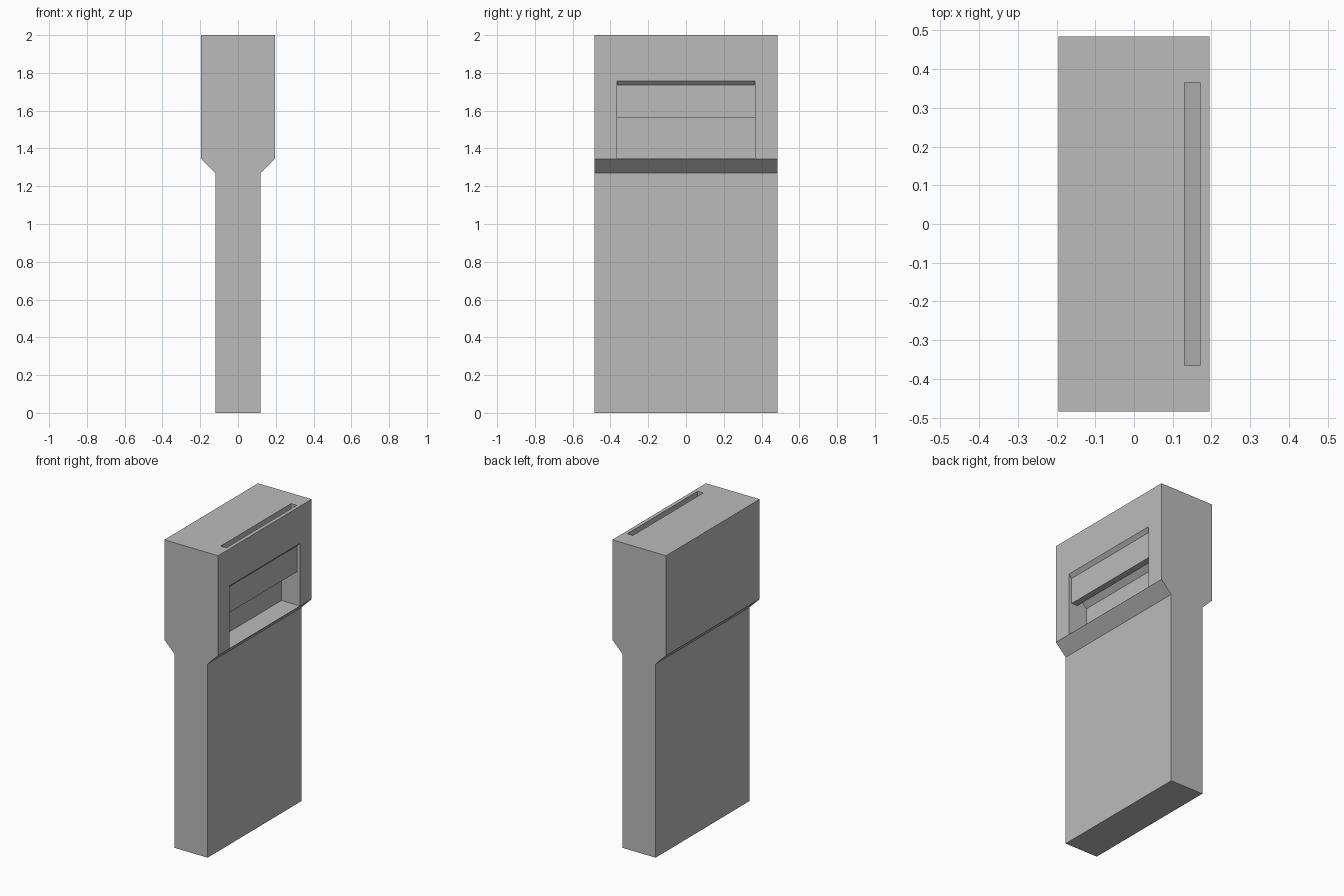
import bpy, bmesh

if "Cube" in bpy.data.objects:
    bpy.data.objects.remove(bpy.data.objects["Cube"])

grey = bpy.data.materials.new("plain_grey")
grey.diffuse_color = (0.5, 0.5, 0.5, 1)
grey.use_nodes = True
grey.node_tree.nodes["Principled BSDF"].inputs["Base Color"].default_value = grey.diffuse_color


def extrude_profile(name, points, half_width):
    """Solid with an (x, z) profile, running along y."""
    bm = bmesh.new()
    face = bm.faces.new([bm.verts.new((x, -half_width, z)) for x, z in points])
    result = bmesh.ops.extrude_face_region(bm, geom=[face])
    verts = [v for v in result["geom"] if isinstance(v, bmesh.types.BMVert)]
    bmesh.ops.translate(bm, verts=verts, vec=(0, 2 * half_width, 0))
    bmesh.ops.recalc_face_normals(bm, faces=bm.faces)
    mesh = bpy.data.meshes.new(name)
    bm.to_mesh(mesh)
    bm.free()
    mesh.materials.append(grey)
    obj = bpy.data.objects.new(name, mesh)
    bpy.context.collection.objects.link(obj)
    return obj


# Body: slim lower column flaring into a thicker head
right_side = [(0.12, 0), (0.12, 1.27), (0.195, 1.345), (0.195, 2)]
left_side = [(-x, z) for x, z in reversed(right_side)]
body = extrude_profile("dispenser_body", right_side + left_side, 0.485)

# Cutter: pickup tray, slanted chute and top slot around a thin front panel
cutter = extrude_profile("tray_and_slot_cutter", [
    (0.25, 1.346), (0.06, 1.346), (0.06, 1.57), (0.13, 1.64),   # tray back and chute roof
    (0.13, 2.05), (0.171, 2.05), (0.171, 1.606), (0.13, 1.565),  # slot and chute floor
    (0.174, 1.565), (0.174, 1.735), (0.195, 1.757), (0.25, 1.757),  # front panel
], 0.365)
cutter.hide_render = True
cutter.hide_viewport = False

# Cut the opening and remove the helper
cut = body.modifiers.new("opening", "BOOLEAN")
cut.operation = "DIFFERENCE"
cut.solver = "EXACT"
cut.object = cutter
bpy.context.view_layer.objects.active = body
body.select_set(True)
bpy.ops.object.modifier_apply(modifier=cut.name)
bpy.data.objects.remove(cutter)
